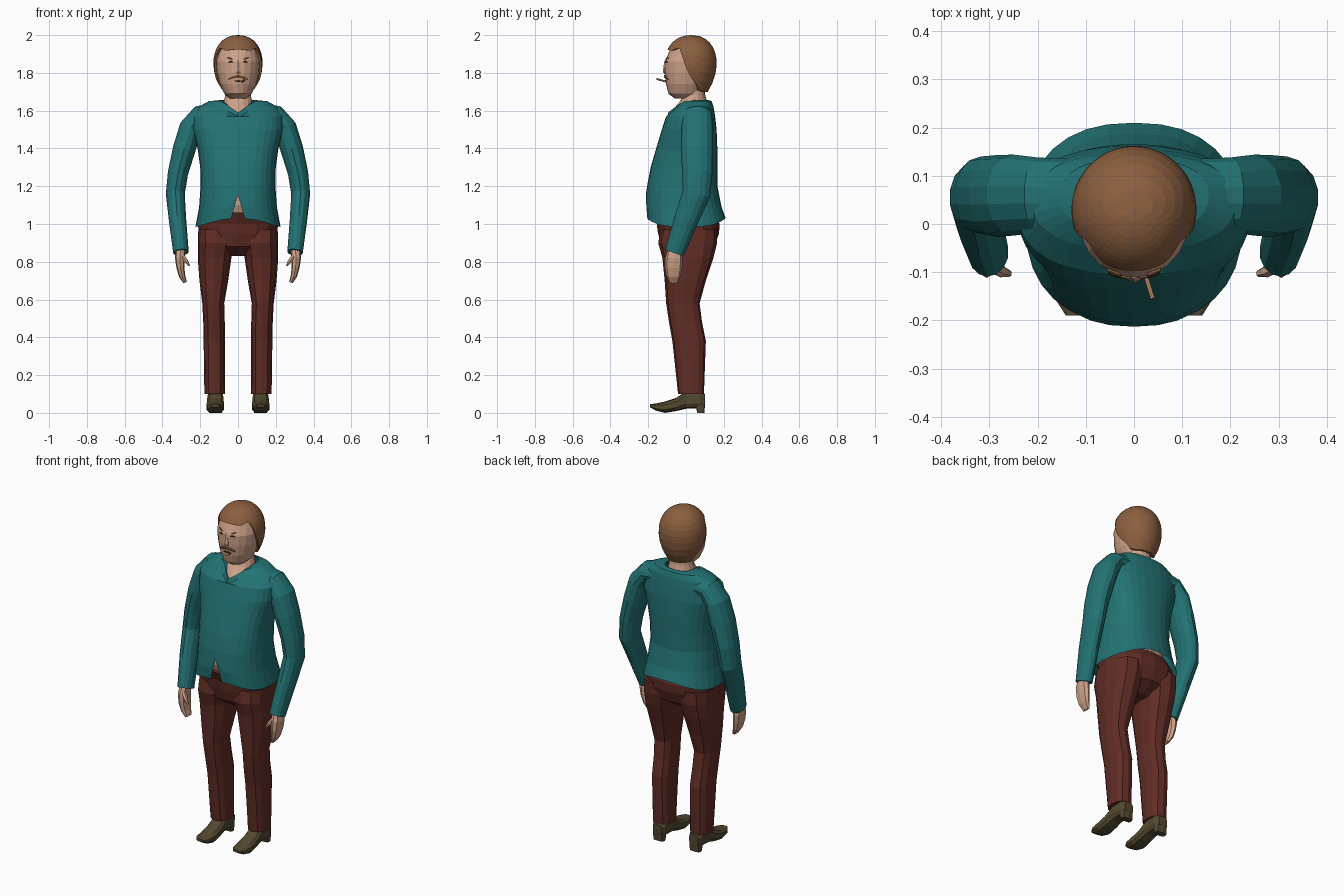
import bpy, bmesh, math
from mathutils import Vector


def material(name, r, g, b):
    m = bpy.data.materials.new(name)
    m.diffuse_color = (r, g, b, 1)
    return m


TEAL = material("teal wool", 0.017, 0.17, 0.175)
SKIN = material("skin", 0.62, 0.36, 0.25)
HAIR = material("brown hair", 0.26, 0.115, 0.05)
MAROON = material("maroon cloth", 0.12, 0.026, 0.019)
LEATHER = material("olive leather", 0.09, 0.067, 0.03)
DARK = material("dark brown", 0.05, 0.022, 0.012)
PAPER = material("tan paper", 0.6, 0.33, 0.19)


def build(name, verts, faces, mat, mirror=False):
    bm = bmesh.new()
    vs = [bm.verts.new(v) for v in verts]
    for f in faces:
        bm.faces.new([vs[i] for i in f])
    bmesh.ops.recalc_face_normals(bm, faces=bm.faces[:])
    me = bpy.data.meshes.new(name)
    bm.to_mesh(me)
    bm.free()
    me.materials.append(mat)
    ob = bpy.data.objects.new(name, me)
    bpy.context.collection.objects.link(ob)
    if mirror:
        ob.modifiers.new("both sides", 'MIRROR')
    return ob


def loft(name, rings, n, mat, axis='z', p=2.0, caps=True, mirror=False, edit=None):
    """Skin rings (x, y, z, ra, rb); axis is 'z', 'y', or 'path' to follow the centres."""
    verts, faces = [], []
    cs = [Vector(r[:3]) for r in rings]
    for k, (x, y, z, ra, rb) in enumerate(rings):
        u, v = Vector((1, 0, 0)), Vector((0, 1, 0))
        if axis == 'y':
            v = Vector((0, 0, 1))
        elif axis == 'path':
            t = (cs[min(k + 1, len(cs) - 1)] - cs[max(k - 1, 0)]).normalized()
            ref = v if abs(t.y) < 0.8 else Vector((0, 0, 1))
            v = (ref - t * ref.dot(t)).normalized()
            u = v.cross(t)
        for i in range(n):
            a = 2 * math.pi * i / n
            s, c = math.sin(a), math.cos(a)
            s = math.copysign(abs(s) ** (2 / p), s) if abs(s) > 1e-6 else 0
            c = math.copysign(abs(c) ** (2 / p), c) if abs(c) > 1e-6 else 0
            verts.append(cs[k] + u * (ra * s) - v * (rb * c))
    for k in range(len(rings) - 1):
        for i in range(n):
            j = (i + 1) % n
            faces.append((k * n + i, k * n + j, (k + 1) * n + j, (k + 1) * n + i))
    if caps:
        faces.append(tuple(range(n)))
        faces.append(tuple(range((len(rings) - 1) * n, len(rings) * n)))
    if edit:
        edit(verts)
    return build(name, verts, faces, mat, mirror)


def slab(z, front, back, rx, x=0.0):
    return (x, (front + back) / 2, z, rx, (back - front) / 2)


# Sweater body with wavy hem, front notch and V neck
N = 32


def shape_sweater(vs):
    for i in range(N):
        vs[i].z = 0.985 + 0.045 * abs(math.cos(2 * math.pi * i / N)) ** 3
    for i in (1, N - 1):
        vs[i].x *= 0.65
    vs[0].z, vs[N].z = 1.155, 1.157
    vs[0].y = vs[N].y
    for v in vs[-N:]:
        if v.y < 0.055:
            t = 1 - min(1, abs(v.x) / 0.085)
            v.z -= 0.075 * t
            v.y -= 0.08 * t
    for v in vs[-2 * N:-N]:
        if v.y < 0 and abs(v.x) < 0.085:
            t = 1 - abs(v.x) / 0.085
            v.z -= 0.06 * t
            v.y -= 0.075 * t
    for v in vs[-3 * N:-2 * N]:
        if v.y < 0 and abs(v.x) < 0.085:
            t = 1 - abs(v.x) / 0.085
            v.z -= 0.06 * t
            v.y -= 0.045 * t


loft("sweater_body", [
    slab(1.0, -0.208, 0.21, 0.225), slab(1.09, -0.213, 0.188, 0.206),
    slab(1.2, -0.206, 0.166, 0.198), slab(1.3, -0.187, 0.166, 0.2),
    slab(1.4, -0.158, 0.166, 0.214), slab(1.5, -0.128, 0.162, 0.24),
    slab(1.57, -0.105, 0.154, 0.24), slab(1.62, -0.055, 0.146, 0.21),
    slab(1.65, -0.02, 0.136, 0.155), slab(1.657, -0.005, 0.118, 0.085)],
    N, TEAL, p=2.35, caps=False, edit=shape_sweater)

# Sleeves
loft("sleeve", [
    (0.13, 0.06, 1.58, 0.06, 0.075), (0.20, 0.06, 1.575, 0.056, 0.078),
    (0.25, 0.06, 1.51, 0.062, 0.084), (0.284, 0.058, 1.40, 0.062, 0.085),
    (0.318, 0.06, 1.27, 0.055, 0.08), (0.332, 0.055, 1.16, 0.051, 0.074),
    (0.32, 0.0, 1.02, 0.047, 0.064), (0.302, -0.06, 0.85, 0.042, 0.052)],
    14, TEAL, axis='path', mirror=True)

# Hands and thumbs
loft("hand", [
    (0.302, -0.058, 0.88, 0.026, 0.032), (0.308, -0.064, 0.82, 0.026, 0.046),
    (0.305, -0.066, 0.77, 0.021, 0.046), (0.296, -0.066, 0.725, 0.017, 0.038),
    (0.28, -0.066, 0.69, 0.01, 0.026)],
    8, SKIN, axis='path', p=2.5, mirror=True)
loft("thumb", [
    (0.298, -0.085, 0.835, 0.013, 0.015), (0.276, -0.098, 0.805, 0.012, 0.013),
    (0.258, -0.103, 0.78, 0.006, 0.007)], 6, SKIN, axis='path', mirror=True)

# Bare waist under the sweater
loft("belly", [slab(1.0, -0.14, 0.15, 0.18), slab(1.1, -0.178, 0.14, 0.18),
               slab(1.22, -0.175, 0.13, 0.17)], 16, SKIN)

# Trousers: hips and legs
loft("trouser_hips", [
    slab(0.83, -0.06, 0.075, 0.06), slab(0.88, -0.13, 0.15, 0.17),
    slab(0.95, -0.148, 0.175, 0.208), slab(1.0, -0.155, 0.178, 0.212),
    slab(1.06, -0.183, 0.15, 0.192)], 16, MAROON, p=2.4)
loft("trouser_leg", [
    slab(0.97, -0.135, 0.165, 0.092, 0.118), slab(0.9, -0.147, 0.165, 0.095, 0.118),
    slab(0.82, -0.125, 0.145, 0.089, 0.124), slab(0.7, -0.113, 0.105, 0.076, 0.128),
    slab(0.58, -0.105, 0.072, 0.058, 0.131), slab(0.48, -0.09, 0.085, 0.057, 0.127),
    slab(0.38, -0.072, 0.105, 0.057, 0.125), slab(0.1, -0.042, 0.095, 0.055, 0.123)],
    12, MAROON, p=2.5, mirror=True)


# Shoes and heels
def sole(y, low, high, w):
    return (0.12, y, (low + high) / 2, w, (high - low) / 2)


loft("shoe", [
    sole(0.1, 0.04, 0.1, 0.03), sole(0.075, 0.025, 0.12, 0.042),
    sole(0.0, 0.022, 0.115, 0.043), sole(-0.05, 0.01, 0.08, 0.046),
    sole(-0.11, 0.0, 0.06, 0.048), sole(-0.16, 0.012, 0.05, 0.042),
    sole(-0.19, 0.03, 0.046, 0.022)], 10, LEATHER, axis='y', p=3, mirror=True)
loft("shoe_heel", [slab(0.0, 0.06, 0.097, 0.034, 0.12), slab(0.06, 0.045, 0.102, 0.036, 0.12)],
     8, LEATHER, p=4, mirror=True)

# Neck with the upper chest showing in the V
loft("neck", [
    slab(1.54, -0.1, 0.1, 0.1), slab(1.6, -0.075, 0.11, 0.085),
    slab(1.645, -0.035, 0.112, 0.076), slab(1.68, -0.015, 0.102, 0.068),
    slab(1.73, -0.02, 0.1, 0.066)], 16, SKIN)

# Head and nose
loft("head", [
    slab(1.665, -0.06, 0.07, 0.045), slab(1.69, -0.093, 0.09, 0.072),
    slab(1.74, -0.106, 0.115, 0.097), slab(1.80, -0.112, 0.138, 0.112),
    slab(1.86, -0.112, 0.148, 0.117), slab(1.92, -0.086, 0.135, 0.104),
    slab(1.97, -0.04, 0.1, 0.062)], 20, SKIN)
loft("nose", [
    slab(1.795, -0.116, -0.09, 0.014), slab(1.808, -0.123, -0.09, 0.017),
    slab(1.865, -0.114, -0.095, 0.007)], 6, SKIN)

# Hair cap: columns run from the crown down to the hairline
LINE = [(0, 1.925), (35, 1.918), (58, 1.935), (70, 1.885), (80, 1.81), (92, 1.765),
        (102, 1.748), (112, 1.712), (130, 1.702), (180, 1.70)]


def hairline(deg):
    for (a, za), (b, zb) in zip(LINE, LINE[1:]):
        if deg <= b:
            return za + (zb - za) * (deg - a) / (b - a)
    return LINE[-1][1]


def hair_cap(cols=48, rows=10):
    verts, faces = [(0, 0.03, 2.0)], []
    for i in range(cols):
        a = 2 * math.pi * i / cols
        low = hairline(180 - abs(180 - math.degrees(a)))
        ry = 0.142 if math.cos(a) > 0 else 0.132
        for k in range(1, rows + 2):
            z = 2.0 - (2.0 - low) * (min(k, rows) / rows) ** 1.7
            h = (z - 1.85) / 0.15
            r = (1 - h ** 2.2) ** (1 / 2.2) if h > 0 else 1 - 0.35 * h * h
            if k > rows:
                r *= 0.86
            verts.append((0.13 * r * math.sin(a), 0.03 - ry * r * math.cos(a), z))
    m = rows + 1
    for i in range(cols):
        p, q = 1 + i * m, 1 + (i + 1) % cols * m
        faces.append((0, p, q))
        faces += [(p + k, p + k + 1, q + k + 1, q + k) for k in range(rows)]
    build("hair", verts, faces, HAIR)


hair_cap()

# Moustache, eyes, brows, mouth
loft("moustache", [(0.0, -0.113, 1.782, 0.008, 0.005), (0.028, -0.107, 1.777, 0.008, 0.005),
                   (0.052, -0.097, 1.766, 0.003, 0.004)], 6, HAIR, axis='path', mirror=True)
loft("eye", [(0.026, -0.109, 1.858, 0.003, 0.004), (0.038, -0.106, 1.86, 0.005, 0.004),
             (0.05, -0.101, 1.857, 0.002, 0.004)], 6, DARK, axis='path', mirror=True)
loft("eyebrow", [(0.03, -0.105, 1.873, 0.003, 0.004), (0.056, -0.094, 1.881, 0.002, 0.004)],
     5, HAIR, axis='path', mirror=True)
loft("mouth", [(-0.018, -0.106, 1.757, 0.004, 0.004), (0.0, -0.108, 1.757, 0.005, 0.004),
               (0.022, -0.106, 1.757, 0.004, 0.004)], 6, DARK, axis='path')

# Cigarette
loft("cigarette", [(0.022, -0.1, 1.752, 0.005, 0.005), (0.039, -0.155, 1.768, 0.005, 0.005)],
     8, PAPER, axis='path')
